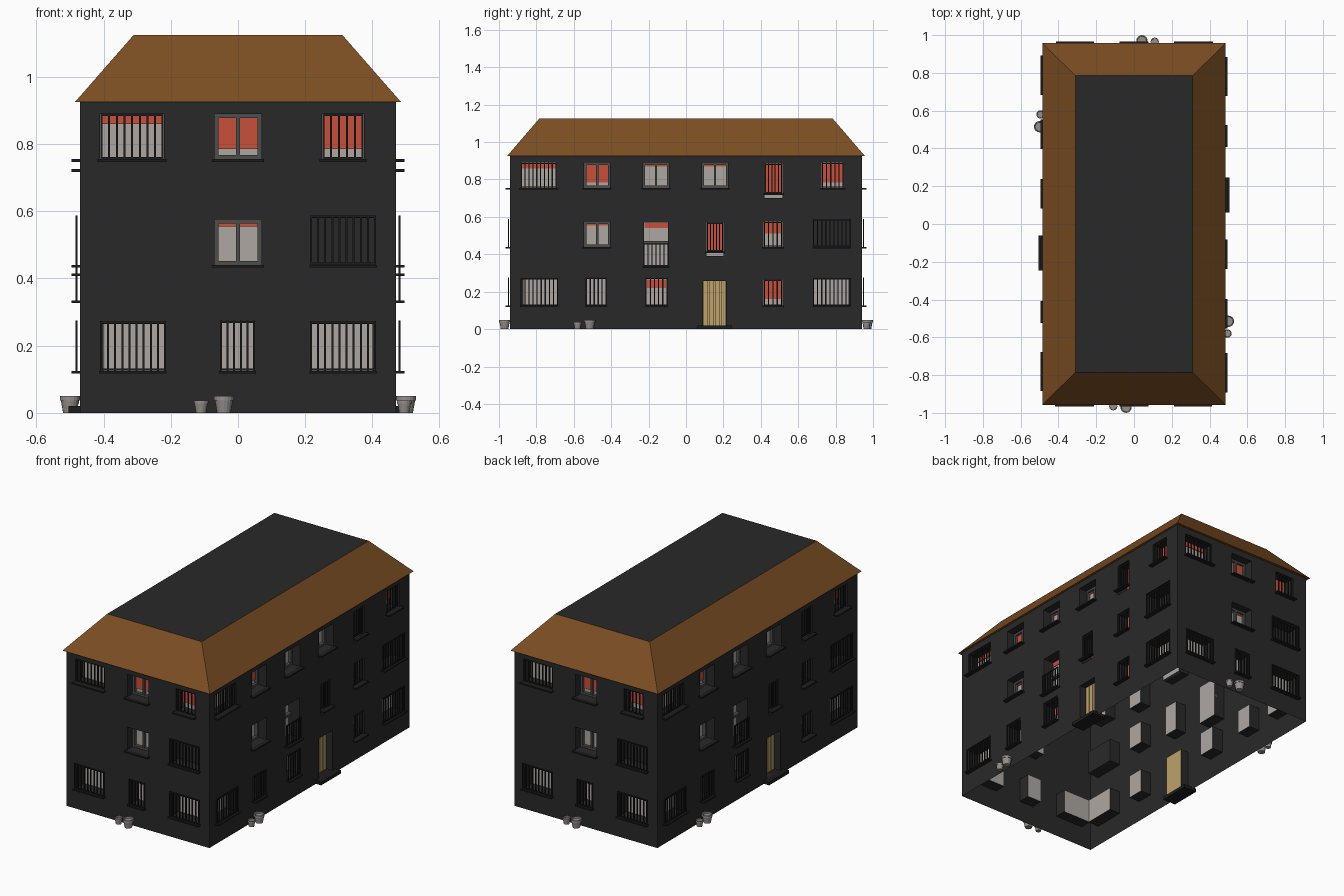
import bpy, bmesh, math
from mathutils import Matrix, Vector

if "Cube" in bpy.data.objects:
    bpy.data.objects.remove(bpy.data.objects["Cube"])

HX, HY, TOP = 0.47, 0.94, 0.93
COL = {"dark": (0.022, 0.022, 0.022, 1), "frame": (0.075, 0.075, 0.07, 1), "iron": (0.012, 0.012, 0.012, 1),
       "pane": (0.42, 0.39, 0.36, 1), "red": (0.58, 0.08, 0.045, 1), "brown": (0.2, 0.075, 0.016, 1),
       "tan": (0.52, 0.36, 0.15, 1), "clay": (0.3, 0.28, 0.26, 1)}
MATS = {}
for k, c in COL.items():
    MATS[k] = bpy.data.materials.new(k)
    MATS[k].diffuse_color = c

# part name -> colour; each part gathers its geometry in one bmesh
PARTS = {"walls": "dark", "window_panes": "pane", "blinds": "red", "window_frames": "frame",
         "railings": "iron", "sills": "iron", "doors": "tan", "door_steps": "iron",
         "roof_slopes": "brown", "roof_top": "dark", "flower_pots": "clay"}
BM = {k: bmesh.new() for k in PARTS}


def quad(part, m, pts):
    bm = BM[part]
    bm.faces.new([bm.verts.new(m @ Vector(p)) for p in pts])


def box(part, m, u0, u1, d0, d1, z0, z1):
    t = Matrix.Translation(((u0 + u1) / 2, (d0 + d1) / 2, (z0 + z1) / 2))
    s = Matrix.Diagonal((u1 - u0, d1 - d0, z1 - z0, 1))
    bmesh.ops.create_cube(BM[part], size=1, matrix=m @ t @ s)


def railing(m, u0, u1, z0, z1, d, pitch=0.022):
    n = max(2, round((u1 - u0) / pitch))
    for i in range(n + 1):
        u = u0 + (u1 - u0) * i / n
        box("railings", m, u - .003, u + .003, d - .003, d + .003, z0, z1)
    for z in (z0 + .004, z1 - .004):
        box("railings", m, u0, u1, d - .003, d + .003, z - .003, z + .003)


def window(m, u0, u1, z0, z1, red, kind):
    dep = -.07 if kind != "D" else -.05
    back = {"X": "walls", "D": "doors"}.get(kind, "window_panes")
    # reveal and back panel
    ring = [(u0, z0), (u1, z0), (u1, z1), (u0, z1)]
    for (a, b), (c, d) in zip(ring, ring[1:] + ring[:1]):
        quad("walls", m, [(a, 0, b), (c, 0, d), (c, dep, d), (a, dep, b)])
    quad(back, m, [(a, dep, b) for a, b in ring])
    if red:
        box("blinds", m, u0 + .002, u1 - .002, dep + .002, dep + .006, red, z1 - .002)
    if kind == "D":
        w = (u1 - u0) / 4
        for i in range(4):
            box("doors", m, u0 + i * w + .003, u0 + (i + 1) * w - .003, dep, dep + .01, z0, z1)
        box("door_steps", m, u0 - .03, u1 + .03, -.05, .035, 0, .02)
        return
    sz = z0 + .025 if kind == "L" else z0
    box("sills", m, u0 - .008, u1 + .008, 0, .025, sz - .008, sz)
    uc = (u0 + u1) / 2
    if kind == "F":
        f0, f1, t = dep + .002, dep + .02, .012
        for a, b in ((u0, u0 + t), (uc - t / 2, uc + t / 2), (u1 - t, u1)):
            box("window_frames", m, a, b, f0, f1, z0, z1)
        for a, b in ((z0, z0 + t), (z1 - t, z1)):
            box("window_frames", m, u0, u1, f0, f1, a, b)
    elif kind == "I":
        railing(m, u0 + .004, u1 - .004, z0, z1, -.01)
    elif kind == "L":
        railing(m, u0 + .004, u1 - .004, sz, z1, -.01, .018)
    elif kind == "B":
        railing(m, u0, u1, z0, z0 + .125, .01)
        box("window_frames", m, u0, u1, dep, dep + .02, z0 + .12, z0 + .135)
    else:
        railing(m, u0 - .003, u1 + .003, z0, z1 + .008, .01)


def wall(m, half, wins):
    # sheet of grid cells with openings left out
    us = sorted({-half, half} | {u for w in wins for u in w[:2]})
    zs = sorted({0, TOP} | {z for w in wins for z in w[2:4]})
    for a, b in zip(us, us[1:]):
        for c, d in zip(zs, zs[1:]):
            u, z = (a + b) / 2, (c + d) / 2
            if not any(w[0] < u < w[1] and w[2] < z < w[3] for w in wins):
                quad("walls", m, [(a, 0, c), (b, 0, c), (b, 0, d), (a, 0, d)])
    for w in wins:
        window(m, *w)


def pot(m, u, d, r, h):
    bm, n, rings = BM["flower_pots"], 16, []
    prof = [(.68, 0), (.9, .75), (1, .75), (1, 1), (.82, 1), (.78, .8)]
    for k, z in prof:
        rings.append([bm.verts.new(m @ Vector((u + r * k * math.cos(2 * math.pi * i / n),
                      d + r * k * math.sin(2 * math.pi * i / n), z * h))) for i in range(n)])
    for p, q in zip(rings, rings[1:]):
        for i in range(n):
            bm.faces.new((p[i], p[(i + 1) % n], q[(i + 1) % n], q[i]))
    bm.faces.new(rings[0])
    bm.faces.new(rings[-1])


# openings: u0, u1, z0, z1, blind bottom (0 = none), kind
FRONT = [(-.41, -.22, .755, .89, .86, "I"), (-.07, .07, .755, .89, .785, "F"), (.25, .375, .755, .89, .785, "I"),
         (-.07, .07, .44, .575, .555, "F"), (.22, .405, .44, .58, 0, "X"),
         (-.405, -.22, .125, .265, 0, "O"), (-.048, .045, .125, .267, 0, "O"), (.22, .405, .125, .265, 0, "O")]
SIDE = [(-.885, -.69, .755, .89, .86, "I"), (-.545, -.405, .755, .89, .785, "F"),
        (-.23, -.09, .755, .89, .87, "F"), (.085, .225, .755, .89, .87, "F"),
        (.42, .515, .70, .885, .725, "L"), (.725, .845, .755, .89, .785, "I"),
        (-.545, -.405, .44, .575, .555, "F"), (-.225, -.095, .335, .57, .54, "B"),
        (.11, .2, .39, .57, .42, "L"), (.415, .515, .44, .575, .51, "I"), (.685, .875, .44, .58, 0, "X"),
        (-.88, -.69, .125, .265, 0, "O"), (-.53, -.43, .125, .267, 0, "O"), (-.21, -.105, .125, .267, .22, "O"),
        (.09, .215, .02, .258, 0, "D"), (.415, .515, .125, .265, .16, "I"), (.685, .875, .125, .265, 0, "O")]

# opposite sides are the same wall turned half way round
for turn in (0, math.pi):
    r = Matrix.Rotation(turn, 4, "Z")
    front = r @ Matrix(((1, 0, 0, 0), (0, -1, 0, -HY), (0, 0, 1, 0), (0, 0, 0, 1)))
    side = r @ Matrix(((0, 1, 0, HX), (1, 0, 0, 0), (0, 0, 1, 0), (0, 0, 0, 1)))
    wall(front, HX, FRONT)
    wall(side, HY, SIDE)
    pot(front, -.042, .03, .03, .05)
    pot(front, -.11, .025, .022, .037)
    pot(side, -.515, .03, .03, .05)
    pot(side, -.58, .025, .022, .037)

# hipped roof with a flat dark top
I = Matrix()
lo, mid, hi = [[(sx * x, sy * y, z) for sx, sy in ((-1, -1), (1, -1), (1, 1), (-1, 1))]
               for x, y, z in ((.485, .957, .925), (HX, HY, TOP - .003), (.31, .785, 1.125))]
for i in range(4):
    j = (i + 1) % 4
    quad("roof_slopes", I, [lo[i], lo[j], hi[j], hi[i]])
    quad("roof_slopes", I, [mid[i], mid[j], lo[j], lo[i]])
quad("roof_top", I, hi)

for name, bm in BM.items():
    if name in ("walls", "roof_slopes"):
        bmesh.ops.remove_doubles(bm, verts=bm.verts, dist=1e-5)
    if name != "roof_top":
        bmesh.ops.recalc_face_normals(bm, faces=bm.faces)
    me = bpy.data.meshes.new(name)
    bm.to_mesh(me)
    bm.free()
    me.materials.append(MATS[PARTS[name]])
    bpy.context.collection.objects.link(bpy.data.objects.new(name, me))

for m in bpy.data.materials:
    if m.users and not m.is_grease_pencil:
        m.use_nodes = True
        m.node_tree.nodes["Principled BSDF"].inputs["Base Color"].default_value = m.diffuse_color
